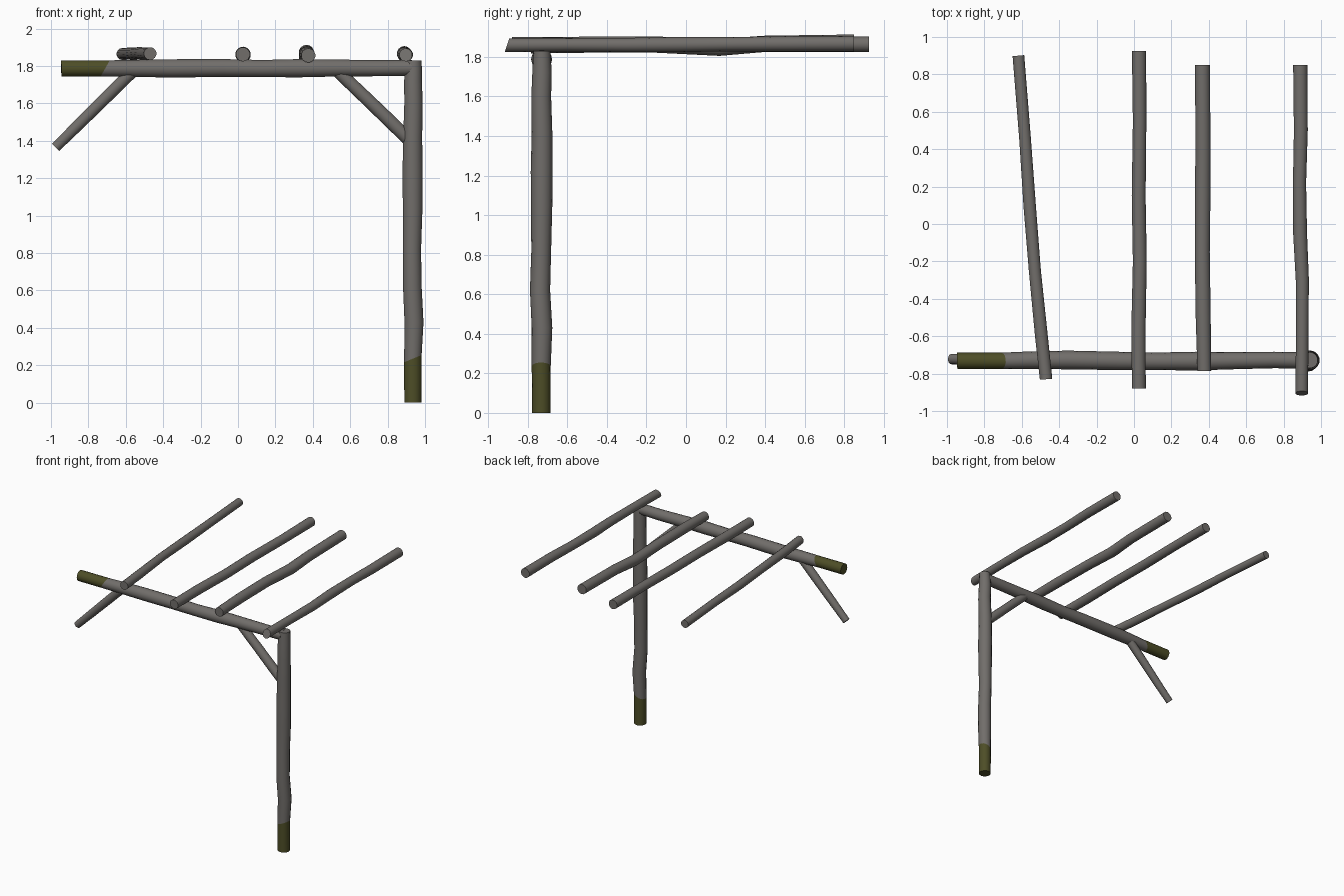
import bpy, bmesh, math
from mathutils import Vector


def material(name, rgb):
    m = bpy.data.materials.new(name)
    m.diffuse_color = (*rgb, 1)
    return m


WOOD = material("weathered grey wood", (0.165, 0.155, 0.145))
MOSS = material("dark moss green", (0.075, 0.075, 0.02))
SIDES = 14


def log(name, rings, moss_rings=0, moss_slant=0.0, end_slant=0.0):
    """Uneven round log through rings (x, y, z, radius).
    The first moss_rings segments are mossy; that ring is sheared along x."""
    bm = bmesh.new()
    pts = [Vector(r[:3]) for r in rings]
    axis = (pts[-1] - pts[0]).normalized()
    side = axis.cross(Vector((0, 1, 0) if abs(axis.y) < 0.7 else (0, 0, 1))).normalized()
    up = side.cross(axis)
    loops = []
    for i, (p, r) in enumerate(zip(pts, rings)):
        loop = []
        for k in range(SIDES):
            a = 2 * math.pi * (k + 0.5) / SIDES
            off = (side * math.cos(a) + up * math.sin(a)) * r[3]
            if moss_rings and i == moss_rings:
                off += axis * moss_slant * math.cos(a)
            if i == 0:
                off += axis * end_slant * off.z / r[3]
            loop.append(bm.verts.new(p + off))
        loops.append(loop)
    for i in range(len(loops) - 1):
        a, b = loops[i], loops[i + 1]
        for k in range(SIDES):
            n = (k + 1) % SIDES
            f = bm.faces.new((a[k], a[n], b[n], b[k]))
            f.material_index = 1 if i < moss_rings else 0
    cap = bm.faces.new(loops[0])
    cap.material_index = 1 if moss_rings else 0
    bm.faces.new(loops[-1])
    bmesh.ops.recalc_face_normals(bm, faces=bm.faces[:])
    me = bpy.data.meshes.new(name)
    bm.to_mesh(me)
    bm.free()
    me.materials.append(WOOD)
    if moss_rings:
        me.materials.append(MOSS)
    ob = bpy.data.objects.new(name, me)
    bpy.context.collection.objects.link(ob)
    bpy.ops.object.select_all(action='DESELECT')
    ob.select_set(True)
    bpy.context.view_layer.objects.active = ob
    bpy.ops.object.shade_smooth_by_angle(angle=math.radians(35))
    return ob


# Upright post with mossy foot
log("post", [
    (.935, -.732, 0, .047), (.935, -.732, .235, .048), (.941, -.728, .43, .052),
    (.932, -.738, .62, .051), (.930, -.732, .82, .050), (.934, -.730, 1.05, .054),
    (.933, -.730, 1.22, .055), (.934, -.728, 1.42, .052), (.938, -.732, 1.60, .050),
    (.936, -.728, 1.72, .049), (.940, -.728, 1.83, .043)],
    moss_rings=1, moss_slant=-.02)

# Cross beam with mossy free end
log("cross_beam", [
    (-.945, -.732, 1.787, .044), (-.71, -.732, 1.787, .044), (-.55, -.728, 1.787, .047),
    (-.35, -.727, 1.787, .050), (-.08, -.732, 1.789, .049), (.13, -.734, 1.786, .047),
    (.33, -.733, 1.788, .050), (.55, -.730, 1.789, .046), (.75, -.727, 1.788, .044),
    (.93, -.730, 1.790, .043)],
    moss_rings=1, moss_slant=.025)

# Diagonal braces
log("left_brace", [
    (-.975, -.722, 1.365, .028), (-.84, -.724, 1.498, .031),
    (-.70, -.724, 1.637, .033), (-.55, -.726, 1.785, .034)])
log("right_brace", [
    (.935, -.725, 1.385, .035), (.84, -.725, 1.478, .037),
    (.70, -.725, 1.613, .036), (.53, -.727, 1.775, .035)])

# Rafters laid across the beam
log("rafter_1", [
    (-.47, -.83, 1.866, .034), (-.495, -.60, 1.864, .035), (-.53, -.25, 1.868, .033),
    (-.558, .10, 1.864, .034), (-.582, .45, 1.866, .032), (-.618, .90, 1.864, .032)])
log("rafter_2", [
    (.026, -.88, 1.862, .038), (.024, -.55, 1.862, .039), (.031, -.20, 1.860, .038),
    (.025, .15, 1.862, .038), (.030, .55, 1.862, .037), (.027, .925, 1.864, .039)])
log("rafter_3", [
    (.376, -.785, 1.856, .038), (.370, -.50, 1.862, .041), (.365, -.15, 1.862, .041),
    (.367, .17, 1.848, .043), (.369, .40, 1.866, .041), (.366, .85, 1.872, .041)])
log("rafter_4", [
    (.897, -.905, 1.859, .035), (.899, -.60, 1.861, .034), (.900, -.30, 1.860, .036),
    (.888, -.05, 1.862, .038), (.885, .22, 1.864, .036), (.892, .50, 1.866, .038),
    (.889, .85, 1.867, .039)], end_slant=.012)
